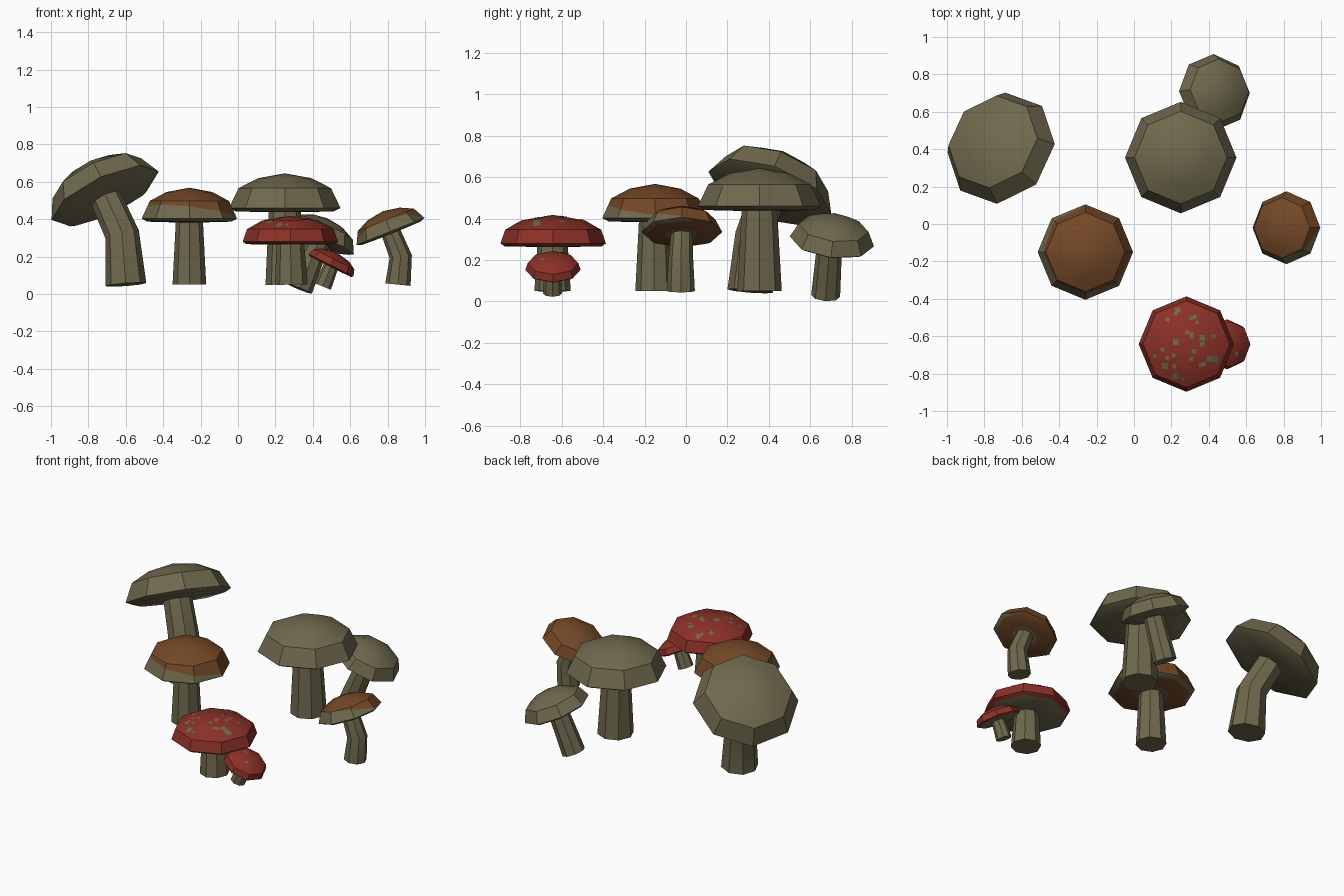
import bpy, bmesh, math, random
from mathutils import Vector, Matrix
from mathutils.bvhtree import BVHTree

if "Cube" in bpy.data.objects:
    bpy.data.objects.remove(bpy.data.objects["Cube"])

random.seed(4)
SIDES = 8


def material(name, rgb):
    m = bpy.data.materials.new(name)
    m.diffuse_color = (*rgb, 1)
    m.use_nodes = True
    m.node_tree.nodes["Principled BSDF"].inputs["Base Color"].default_value = m.diffuse_color
    return m


OLIVE = material("olive", (0.16, 0.14, 0.075))
RED = material("red", (0.26, 0.030, 0.020))
BROWN = material("brown", (0.175, 0.065, 0.020))
MATS = [OLIVE, RED, BROWN]

# cap profiles: (radius / R, height / h), underside first, then rim and dome
TALL = [(0.4, -0.12), (0.88, -0.1), (1, 0), (0.83, 0.57), (0.48, 0.86)]
FLAT = [(0.4, -0.12), (0.92, -0.1), (1, 0), (0.91, 0.48), (0.60, 0.81)]


def ring(bm, centre, rot, r):
    out = []
    for i in range(SIDES):
        a = 2 * math.pi * i / SIDES
        p = Vector((r * math.cos(a), r * math.sin(a), 0))
        out.append(bm.verts.new(Vector(centre) + rot @ p))
    return out


def bridge(bm, a, b, mat=0):
    for i in range(SIDES):
        j = (i + 1) % SIDES
        bm.faces.new((a[i], a[j], b[j], b[i])).material_index = mat


def finish(bm, name, matrix=Matrix()):
    bmesh.ops.recalc_face_normals(bm, faces=bm.faces)
    me = bpy.data.meshes.new(name)
    bm.to_mesh(me)
    bm.free()
    for m in MATS:
        me.materials.append(m)
    ob = bpy.data.objects.new(name, me)
    bpy.context.collection.objects.link(ob)
    ob.matrix_world = matrix
    bpy.ops.object.select_all(action='DESELECT')
    ob.select_set(True)
    bpy.context.view_layer.objects.active = ob
    bpy.ops.object.shade_smooth_by_angle(angle=math.radians(35))
    return ob


def stem(name, points):
    """Tapered tube through (x, y, z, radius) points."""
    bm = bmesh.new()
    pts = [Vector(p[:3]) for p in points]
    rings = []
    for i, p in enumerate(points):
        d = pts[min(i + 1, len(pts) - 1)] - pts[max(i - 1, 0)]
        rot = Vector((0, 0, 1)).rotation_difference(d)
        rings.append(ring(bm, pts[i], rot, p[3]))
    for a, b in zip(rings, rings[1:]):
        bridge(bm, a, b)
    bm.faces.new(rings[0])
    bm.faces.new(rings[-1])
    finish(bm, name)


def spots(name, tree, matrix, R, h, count):
    """Thin square flecks laid on the dome."""
    bm = bmesh.new()
    for _ in range(count):
        a, d = random.uniform(0, 2 * math.pi), R * 0.75 * math.sqrt(random.random())
        s = random.uniform(0.008, 0.016)
        quad = []
        for dx, dy in ((-s, -s), (s, -s), (s, s), (-s, s)):
            x, y = d * math.cos(a) + dx, d * math.sin(a) + dy
            hit = tree.ray_cast(Vector((x, y, 1)), Vector((0, 0, -1)))[0]
            quad.append(bm.verts.new(hit + Vector((0, 0, 0.003))))
        bm.faces.new(quad)
    finish(bm, name, matrix)


def cap(name, centre, R, h, tilt=(0, 0), profile=TALL, top=0, under=0, plane=None, flecks=0):
    """Octagonal cap; plane (c, a, b) colours the part above z = c + ax + by."""
    bm = bmesh.new()
    ident = Matrix.Identity(3)
    rings = [ring(bm, (0, 0, z * h), ident, r * R) for r, z in profile]
    bm.faces.new(rings[0])
    for k, (a, b) in enumerate(zip(rings, rings[1:])):
        bridge(bm, a, b, under if k == 0 else top)
    apex = bm.verts.new((0, 0, h))
    for i in range(SIDES):
        bm.faces.new((rings[-1][i], rings[-1][(i + 1) % SIDES], apex)).material_index = top
    if plane:
        c, a, b = plane
        low = -0.099 * h
        dome = [f for f in bm.faces if f.calc_center_median().z > low]
        geom = dome + list({e for f in dome for e in f.edges}) + list({v for f in dome for v in f.verts})
        bmesh.ops.bisect_plane(bm, geom=geom, plane_co=(0, 0, c), plane_no=(-a, -b, 1))
        for f in bm.faces:
            p = f.calc_center_median()
            if p.z > low:
                f.material_index = 2 if p.z > c + a * p.x + b * p.y else 0
    rot = Vector((0, 0, 1)).rotation_difference(Vector((*tilt, 1)))
    matrix = Matrix.Translation(centre) @ rot.to_matrix().to_4x4()
    tree = BVHTree.FromBMesh(bm)
    finish(bm, name, matrix)
    if flecks:
        spots(name + "_spots", tree, matrix, R, h, flecks)


# large leaning olive mushroom
stem("leaning_stem", [(-0.60, 0.31, 0.05, 0.11), (-0.62, 0.33, 0.32, 0.092), (-0.715, 0.40, 0.53, 0.085)])
cap("leaning_cap", (-0.71, 0.405, 0.525), 0.315, 0.19, tilt=(-0.48, 0.38))

# large upright olive mushroom
stem("upright_stem", [(0.255, 0.355, 0.05, 0.108), (0.25, 0.355, 0.45, 0.085)])
cap("upright_cap", (0.25, 0.355, 0.46), 0.298, 0.185)

# small tilted olive mushroom beside it
stem("side_stem", [(0.33, 0.675, 0.027, 0.07), (0.435, 0.695, 0.29, 0.06)])
cap("side_cap", (0.43, 0.705, 0.29), 0.205, 0.125, tilt=(0.42, 0.13))

# brown mushroom, pale toward the front left rim
stem("brown_stem", [(-0.26, -0.155, 0.05, 0.09), (-0.26, -0.155, 0.40, 0.072)])
cap("brown_cap", (-0.26, -0.15, 0.403), 0.255, 0.165, under=2, plane=(0.04, -0.11, -0.11))

# small bent brown mushroom
stem("bent_stem", [(0.855, -0.025, 0.05, 0.068), (0.87, -0.025, 0.20, 0.06), (0.815, -0.02, 0.335, 0.052)])
cap("bent_cap", (0.815, -0.02, 0.335), 0.195, 0.115, tilt=(-0.4, 0), under=2, plane=(0.015, -0.04, -0.33))

# red spotted mushroom and its small neighbour
stem("red_stem", [(0.285, -0.645, 0.05, 0.088), (0.28, -0.645, 0.28, 0.073)])
cap("red_cap", (0.28, -0.642, 0.28), 0.255, 0.138, profile=FLAT, top=1, flecks=28)
stem("small_red_stem", [(0.453, -0.645, 0.04, 0.047), (0.50, -0.645, 0.155, 0.04)])
cap("small_red_cap", (0.497, -0.643, 0.153), 0.134, 0.075, tilt=(0.5, 0), profile=FLAT, top=1, flecks=3)
